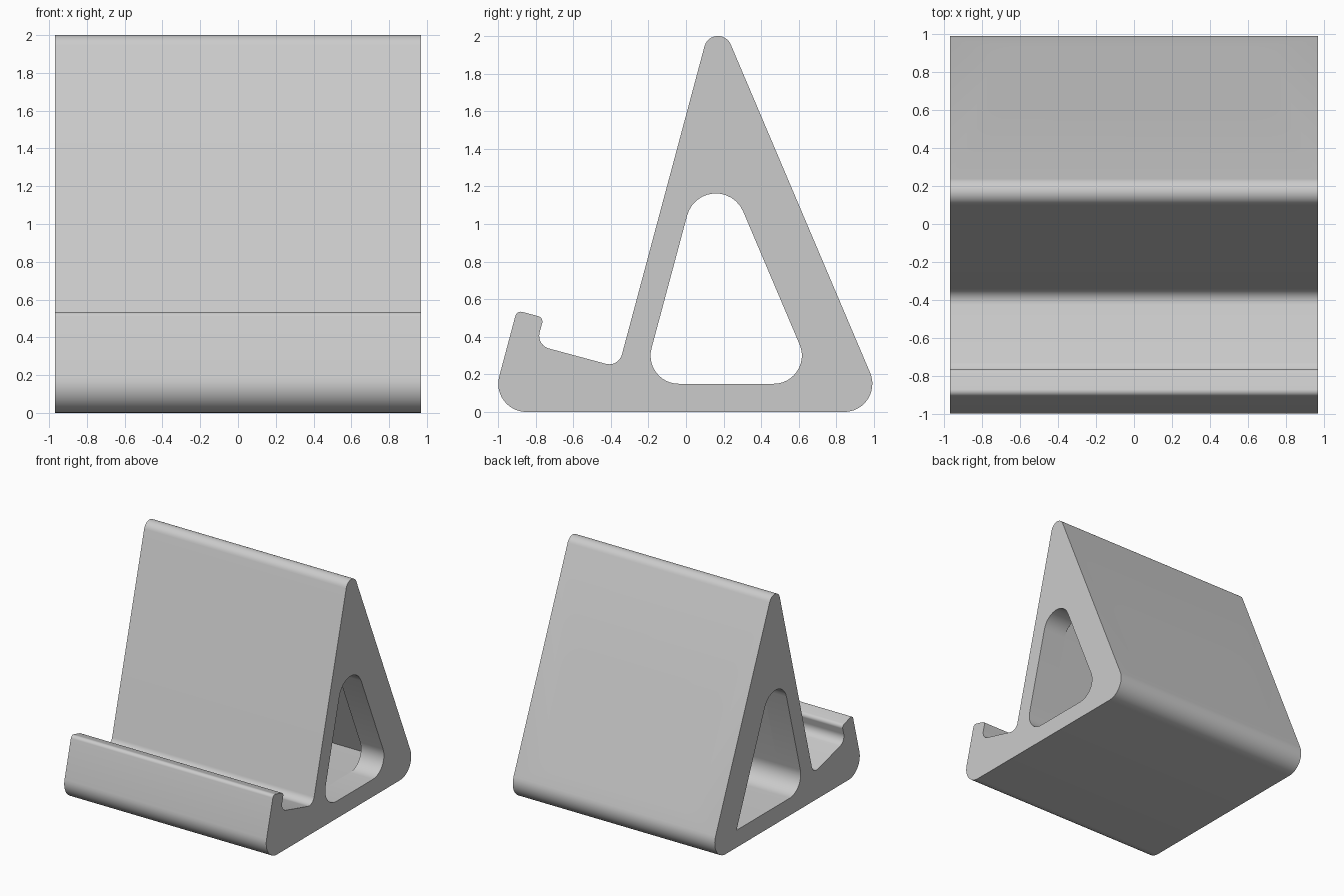
import bpy, bmesh, math
from mathutils import Vector, Matrix

if "Cube" in bpy.data.objects:
    bpy.data.objects.remove(bpy.data.objects["Cube"])

HALF = 0.97      # half width of the stand
WIN = 0.75       # half width of the chamber and the rear window
LEAN = math.radians(23)

grey = bpy.data.materials.new("light grey")
grey.diffuse_color = (0.6, 0.6, 0.6, 1)
grey.use_nodes = True
grey.node_tree.nodes["Principled BSDF"].inputs["Base Color"].default_value = grey.diffuse_color


def fillet(corners, steps=12):
    """Round each (a, b, radius) corner of a closed polygon."""
    out = []
    n = len(corners)
    for i, (a, b, r) in enumerate(corners):
        p = Vector((a, b))
        if r == 0:
            out.append(p)
            continue
        d0 = (Vector(corners[i - 1][:2]) - p).normalized()
        d1 = (Vector(corners[(i + 1) % n][:2]) - p).normalized()
        half = d0.angle(d1) / 2
        centre = p + (d0 + d1).normalized() * r / math.sin(half)
        s = p + d0 * r / math.tan(half) - centre
        e = p + d1 * r / math.tan(half) - centre
        sweep = math.pi - 2 * half
        if s.x * e.y - s.y * e.x < 0:
            sweep = -sweep
        for k in range(steps + 1):
            t = sweep * k / steps
            c, w = math.cos(t), math.sin(t)
            out.append(centre + Vector((s.x * c - s.y * w, s.x * w + s.y * c)))
    return out


def prism(name, corners, lo, hi, place=None):
    """Extrude a filleted (y, z) profile along x from lo to hi."""
    bm = bmesh.new()
    face = bm.faces.new([bm.verts.new((lo, p.x, p.y)) for p in fillet(corners)])
    ext = bmesh.ops.extrude_face_region(bm, geom=[face])
    verts = [v for v in ext["geom"] if isinstance(v, bmesh.types.BMVert)]
    bmesh.ops.translate(bm, vec=(hi - lo, 0, 0), verts=verts)
    if place:
        bm.transform(place)
    bmesh.ops.recalc_face_normals(bm, faces=bm.faces[:])
    mesh = bpy.data.meshes.new(name)
    bm.to_mesh(mesh)
    bm.free()
    mesh.materials.append(grey)
    ob = bpy.data.objects.new(name, mesh)
    bpy.context.collection.objects.link(ob)
    return ob


# Stand body: base, front lip, ledge, backrest and rear leg in one profile
stand = prism("stand", [
    (-1.044, 0, 0.15), (1.068, 0, 0.15), (0.154, 2.153, 0.074),
    (-0.359, 0.238, 0.07), (-0.797, 0.356, 0.07),
    (-0.757, 0.502, 0.03), (-0.900, 0.540, 0.03)], -HALF, HALF)

# Hollow chamber between the side walls
chamber = prism("chamber_cutter", [
    (-0.236, 0.149, 0.15), (0.841, 0.149, 0), (0.182, 1.70, 0.08)], -WIN, WIN)

# Side openings: rounded on the right, with a square rear corner on the left
openings = [
    prism(name, [(-0.234, 0.15, 0.15), (0.693, 0.15, r), (0.125, 1.489, 0.158)], lo, hi)
    for name, r, lo, hi in (("right_opening_cutter", 0.15, 0.6, 1.2),
                            ("left_opening_cutter", 0, -1.2, -0.6))]

# Rear window, cut square to the sloping rear face
W, H = WIN - 0.001, 0.449
mid = Vector((0, 0.755, 0.737))
out = Vector((0, math.cos(LEAN), math.sin(LEAN)))
up = Vector((0, -math.sin(LEAN), math.cos(LEAN)))
place = Matrix((out, Vector((1, 0, 0)), up)).transposed().to_4x4()
place.translation = mid
window = prism("window_cutter", [
    (-W, -H, 0.21), (W, -H, 0.21), (W, H, 0.21), (-W, H, 0.21)], -0.19, 0.2, place)

for cutter in [chamber, *openings, window]:
    mod = stand.modifiers.new(cutter.name, 'BOOLEAN')
    mod.operation, mod.solver, mod.object = 'DIFFERENCE', 'EXACT', cutter
    bpy.context.view_layer.objects.active = stand
    bpy.ops.object.modifier_apply(modifier=mod.name)
    bpy.data.objects.remove(cutter)

# Smooth the rounded corners, keep the cut edges sharp
stand.select_set(True)
bpy.ops.object.shade_smooth_by_angle(angle=math.radians(30))
